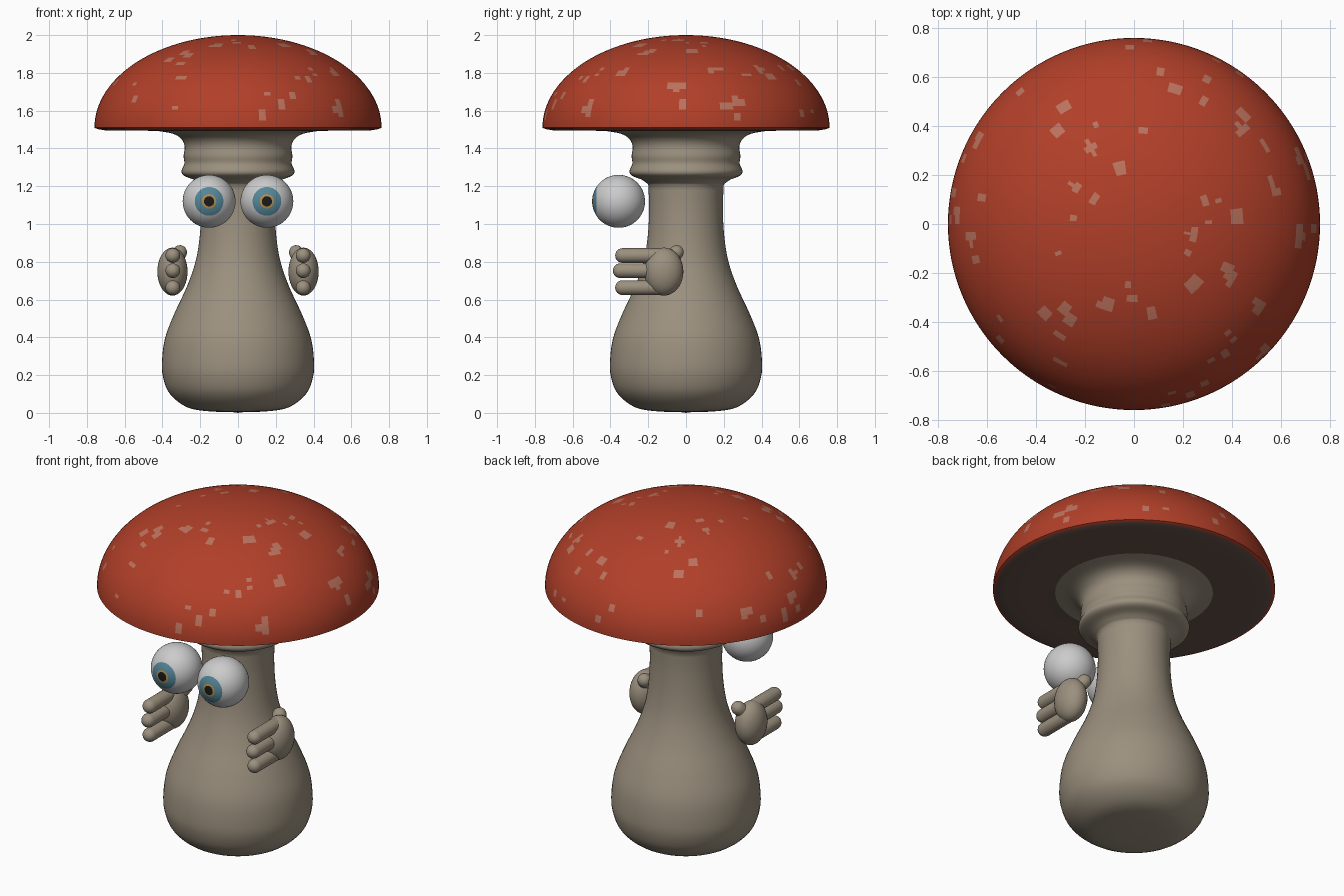
import bpy, bmesh, math, random
from mathutils import Vector, Matrix

if "Cube" in bpy.data.objects:
    bpy.data.objects.remove(bpy.data.objects["Cube"])

random.seed(4)


def material(name, color):
    m = bpy.data.materials.new(name)
    m.diffuse_color = (*color, 1)
    m.use_nodes = True
    m.node_tree.nodes["Principled BSDF"].inputs["Base Color"].default_value = m.diffuse_color
    return m


RED = material("cap_red", (0.44, 0.05, 0.022))
SPOT = material("cap_spot", (0.50, 0.17, 0.11))
GILL = material("gill_brown", (0.13, 0.085, 0.07))
STEM = material("stem_beige", (0.33, 0.28, 0.21))
WHITE = material("eye_white", (0.55, 0.53, 0.53))
BLUE = material("iris_blue", (0.09, 0.24, 0.32))
GOLD = material("iris_gold", (0.45, 0.27, 0.07))
BLACK = material("pupil_black", (0.01, 0.01, 0.01))


def smooth_curve(pts, steps=4):
    """Catmull-Rom through 2D profile points."""
    p = [Vector(q) for q in pts]
    p = [2 * p[0] - p[1]] + p + [2 * p[-1] - p[-2]]
    out = []
    for a, b, c, d in zip(p, p[1:], p[2:], p[3:]):
        for i in range(steps):
            t = i / steps
            out.append(0.5 * (2 * b + (c - a) * t + (2 * a - 5 * b + 4 * c - d) * t * t
                              + (3 * b - a - 3 * c + d) * t ** 3))
    return out + [p[-2]]


def finish(name, bm, mats, angle=40):
    bmesh.ops.recalc_face_normals(bm, faces=bm.faces)
    mesh = bpy.data.meshes.new(name)
    bm.to_mesh(mesh)
    bm.free()
    for m in mats:
        mesh.materials.append(m)
    ob = bpy.data.objects.new(name, mesh)
    bpy.context.collection.objects.link(ob)
    bpy.ops.object.select_all(action='DESELECT')
    bpy.context.view_layer.objects.active = ob
    ob.select_set(True)
    bpy.ops.object.shade_smooth_by_angle(angle=math.radians(angle))
    return ob


def lathe(profile, sides):
    """Spin an (r, z) profile around z."""
    bm = bmesh.new()
    verts = [bm.verts.new((max(r, 0), 0, z)) for r, z in profile]
    edges = [bm.edges.new(e) for e in zip(verts, verts[1:])]
    bmesh.ops.spin(bm, geom=verts + edges, cent=(0, 0, 0), axis=(0, 0, 1),
                   angle=math.tau, steps=sides, use_merge=True)
    bmesh.ops.remove_doubles(bm, verts=bm.verts, dist=1e-5)
    return bm


# Cap: dome, thin rim and flat underside
dome = [(0.76 * math.cos(t), 1.51 + 0.49 * math.sin(t))
        for t in [math.pi / 2 * i / 40 for i in range(41)]]
under = [(0.25, 1.49), (0.45, 1.493), (0.60, 1.497), (0.70, 1.495), (0.745, 1.503)]
bm = lathe(under + dome, 128)
spots = []
for _ in range(75):
    a, h = random.uniform(0, math.tau), random.uniform(0.08, 0.98)
    r = 0.76 * math.sqrt(1 - h * h)
    spots.append((Vector((r * math.cos(a), r * math.sin(a), 1.51 + 0.49 * h)),
                  random.uniform(0.015, 0.034)))
for f in bm.faces:
    c = f.calc_center_median()
    if c.z < 1.506:
        f.material_index = 2
    elif any((c - s).length < r for s, r in spots):
        f.material_index = 1
finish("cap", bm, [RED, SPOT, GILL])

# Stem with bulbous foot, collar and flare into the cap
stem = smooth_curve([(0, 0.005), (0.15, 0.008), (0.27, 0.03), (0.36, 0.10), (0.397, 0.19),
                     (0.402, 0.28), (0.385, 0.40), (0.335, 0.53), (0.27, 0.67),
                     (0.225, 0.80), (0.203, 0.93), (0.195, 1.08), (0.20, 1.21)])
stem[0].y = 0
collar = smooth_curve([(0.20, 1.21), (0.235, 1.235), (0.285, 1.255), (0.299, 1.28),
                       (0.284, 1.32), (0.288, 1.36), (0.282, 1.41), (0.30, 1.45),
                       (0.345, 1.478), (0.44, 1.495)])
finish("stem", lathe(stem + collar[1:], 64), [STEM], 60)

# Eyes: spheres about the y axis with coloured iris rings
for side, label in ((-1, "right"), (1, "left")):
    R = 0.14
    radii = [0, 0.014, 0.027, 0.038, 0.057, 0.076]
    angles = [math.asin(r / R) for r in radii]
    angles += [angles[-1] + (math.pi - angles[-1]) * i / 22 for i in range(1, 23)]
    bm = lathe([(R * math.sin(t), R * math.cos(t)) for t in angles], 48)
    for f in bm.faces:
        c = f.calc_center_median()
        r = math.hypot(c.x, c.y)
        if c.z > 0:
            f.material_index = 1 if r < 0.027 else 2 if r < 0.038 else 3 if r < 0.0755 else 0
    bm.transform(Matrix.Translation((0.153 * side, -0.357, 1.12))
                 @ Matrix.Rotation(math.pi / 2, 4, 'X'))
    finish(label + "_eye", bm, [WHITE, BLACK, GOLD, BLUE])


def capsule(bm, a, b, radius):
    """Round-ended finger between two points."""
    a, b = Vector(a), Vector(b)
    part = lathe([(radius * math.sin(t), -radius * math.cos(t) + (0 if i < 7 else (b - a).length))
                  for i, t in enumerate([math.pi / 2 * k / 6 for k in range(7)]
                                        + [math.pi / 2 * k / 6 for k in range(6, 13)])], 24)
    part.transform(Matrix.Translation(a) @ (b - a).to_track_quat('Z', 'Y').to_matrix().to_4x4())
    tmp = bpy.data.meshes.new("tmp")
    part.to_mesh(tmp)
    part.free()
    bm.from_mesh(tmp)
    bpy.data.meshes.remove(tmp)


# Hands: oval palm, three fingers pointing forward, thumb on top
for side, label in ((-1, "right"), (1, "left")):
    bm = bmesh.new()
    bmesh.ops.create_uvsphere(bm, u_segments=32, v_segments=20, radius=1,
                              matrix=Matrix.Translation((0.347, -0.117, 0.748))
                              @ Matrix.Diagonal((0.08, 0.103, 0.127, 1)))
    for z, tip in ((0.833, -0.336), (0.753, -0.348), (0.663, -0.336)):
        capsule(bm, (0.345, -0.13, z), (0.345, tip, z), 0.039)
    capsule(bm, (0.335, -0.10, 0.80), (0.308, -0.05, 0.85), 0.038)
    bm.transform(Matrix.Diagonal((side, 1, 1, 1)))
    finish(label + "_hand", bm, [STEM], 50)
